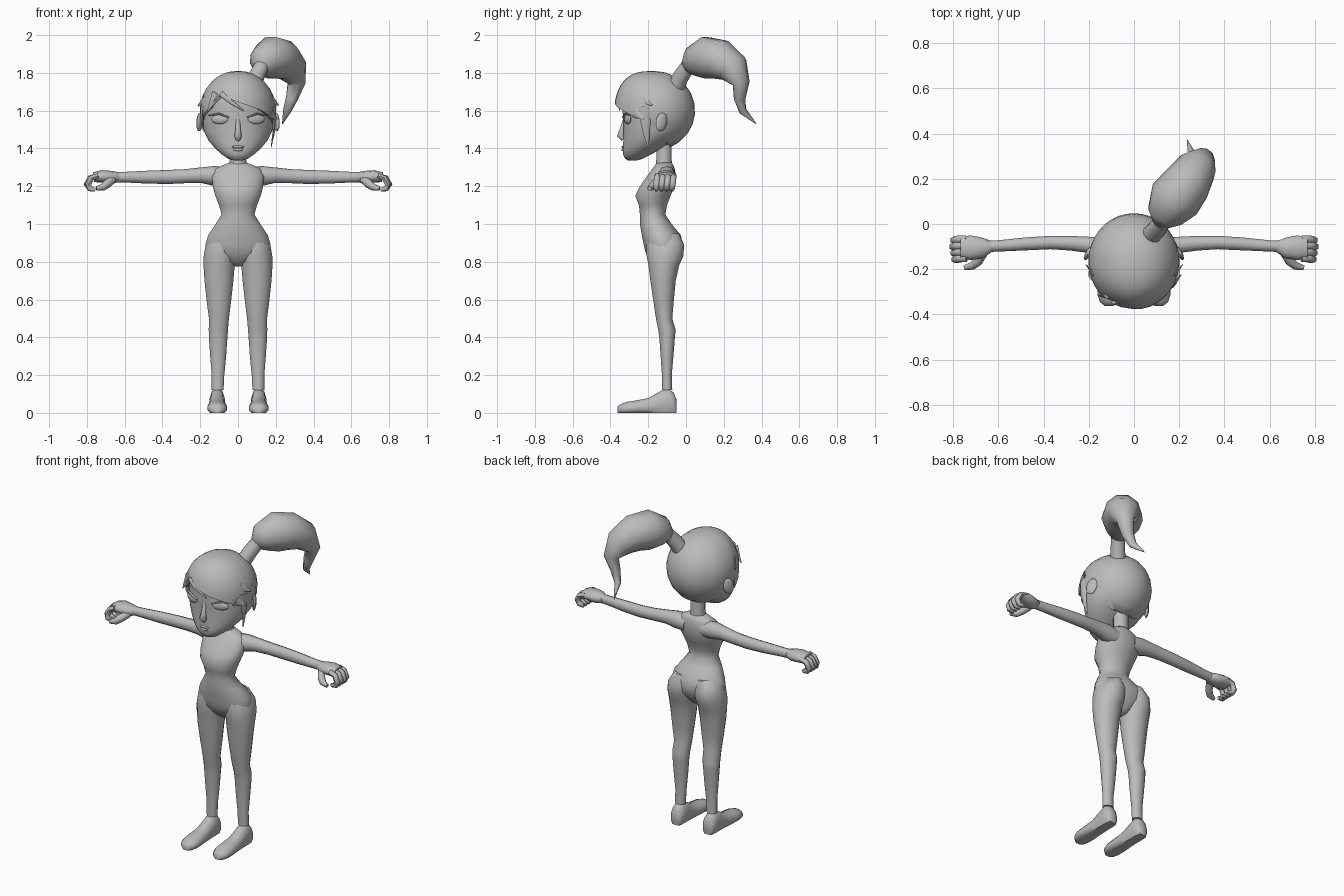
import bpy, bmesh, math
from mathutils import Vector as V, Matrix

mat = bpy.data.materials.new("plain grey")
mat.diffuse_color = (0.5, 0.5, 0.5, 1)


def finish(name, bm, angle=60):
    bmesh.ops.remove_doubles(bm, verts=bm.verts, dist=1e-5)
    bmesh.ops.recalc_face_normals(bm, faces=bm.faces)
    me = bpy.data.meshes.new(name)
    bm.to_mesh(me)
    bm.free()
    me.materials.append(mat)
    ob = bpy.data.objects.new(name, me)
    bpy.context.collection.objects.link(ob)
    bpy.ops.object.select_all(action='DESELECT')
    ob.select_set(True)
    bpy.context.view_layer.objects.active = ob
    bpy.ops.object.shade_smooth_by_angle(angle=math.radians(angle))
    return ob


def loft(name, rings, n=16, floor=0.0):
    """Skin rings given as (centre, u axis, v axis)."""
    bm = bmesh.new()
    rows = []
    for c, u, v in rings:
        row = []
        for i in range(n):
            a = 2 * math.pi * (i + 0.5) / n
            p = V(c) + V(u) * math.cos(a) + V(v) * math.sin(a)
            p.z = max(p.z, floor)
            row.append(bm.verts.new(p))
        rows.append(row)
    for r, s in zip(rows, rows[1:]):
        for i in range(n):
            j = (i + 1) % n
            bm.faces.new((r[i], r[j], s[j], s[i]))
    bm.faces.new(rows[0])
    bm.faces.new(rows[-1])
    return finish(name, bm)


def column(name, rows, n=16):
    """Upright loft from rows of z, x centre, half width, front y, back y."""
    return loft(name, [((x, (f + b) / 2, z), (w, 0, 0), (0, (b - f) / 2, 0))
                       for z, x, w, f, b in rows], n)


def tube(name, pts, n=8, ref=(0, 0, 1)):
    """Tube along rows of x, y, z, side radius, ref radius."""
    P = [V(p[:3]) for p in pts]
    rings = []
    for i, p in enumerate(pts):
        t = (P[min(i + 1, len(P) - 1)] - P[max(i - 1, 0)]).normalized()
        u = t.cross(V(ref)).normalized()
        rings.append((P[i], u * p[3], u.cross(t) * p[4]))
    return loft(name, rings, n)


def ball(name, loc, size, turn=0.0, tilt=0.0, seg=12):
    bm = bmesh.new()
    bmesh.ops.create_uvsphere(bm, u_segments=seg, v_segments=8, radius=1)
    m = (Matrix.Translation(loc) @ Matrix.Rotation(turn, 4, 'Z')
         @ Matrix.Rotation(tilt, 4, 'X') @ Matrix.Diagonal((*size, 1)))
    bm.transform(m)
    return finish(name, bm)


# torso and neck
column("torso", [
    (0.775, 0, .02, -.15, -.08), (0.80, 0, .07, -.185, -.06), (0.85, 0, .165, -.215, -.025),
    (0.89, 0, .175, -.225, -.018), (0.94, 0, .16, -.235, -.025), (1.0, 0, .12, -.245, -.075),
    (1.05, 0, .088, -.245, -.108), (1.10, 0, .102, -.25, -.10), (1.15, 0, .122, -.27, -.08),
    (1.20, 0, .135, -.245, -.06), (1.25, 0, .14, -.21, -.055), (1.29, 0, .125, -.18, -.058),
    (1.31, 0, .085, -.165, -.065), (1.325, 0, .045, -.155, -.075)], 20)
column("neck", [(1.28, 0, .05, -.165, -.07), (1.35, 0, .044, -.158, -.075),
                (1.48, 0, .044, -.158, -.075)], 12)

for s, side in ((1, "left"), (-1, "right")):
    # leg
    column(side + "_leg", [
        (0.12, s * .108, .032, -.128, -.072), (0.20, s * .106, .034, -.128, -.075),
        (0.30, s * .105, .043, -.135, -.066), (0.40, s * .105, .050, -.142, -.058),
        (0.44, s * .104, .052, -.148, -.054), (0.50, s * .101, .054, -.16, -.072),
        (0.60, s * .101, .067, -.175, -.063), (0.70, s * .101, .078, -.19, -.053),
        (0.78, s * .100, .084, -.20, -.035), (0.83, s * .095, .088, -.21, -.012),
        (0.89, s * .088, .085, -.21, -.008), (0.95, s * .075, .06, -.20, -.035)])
    # foot, running from heel to toe
    foot = [(-.05, .028, .07), (-.065, .04, .11), (-.10, .042, .135), (-.14, .042, .115),
            (-.20, .046, .08), (-.26, .053, .068), (-.31, .054, .06), (-.345, .042, .048),
            (-.362, .02, .035)]
    loft(side + "_foot", [((s * .11, y, h * .4), (w, 0, 0), (0, 0, h * .6))
                          for y, w, h in foot], 12)
    # arm
    tube(side + "_arm", [
        (s * .06, -.105, 1.25, .05, .05), (s * .13, -.10, 1.255, .048, .052),
        (s * .19, -.093, 1.258, .038, .042), (s * .28, -.085, 1.253, .034, .037),
        (s * .37, -.082, 1.249, .031, .037), (s * .48, -.088, 1.248, .030, .034),
        (s * .60, -.097, 1.248, .026, .028), (s * .66, -.10, 1.248, .026, .027)], 10)
    # palm, curled fingers and thumb
    tube(side + "_palm", [
        (s * .63, -.098, 1.248, .025, .026), (s * .67, -.105, 1.247, .048, .034),
        (s * .72, -.105, 1.252, .057, .033), (s * .765, -.105, 1.248, .052, .026)], 10)
    for k in range(4):
        y, r = -.068 - .028 * k, .017
        d = .005 * abs(k - 1)
        tube(side + "_finger", [
            (s * .74, y, 1.255, r, r), (s * (.785 - d), y, 1.243, r, r),
            (s * (.802 - d), y - .004, 1.21, r, r), (s * .785, y - .006, 1.187, r, r * .9),
            (s * .755, y - .006, 1.181, .012, .010)], 6, (0, 1, 0))
    tube(side + "_thumb", [
        (s * .665, -.125, 1.235, .022, .022), (s * .69, -.165, 1.215, .022, .024),
        (s * .715, -.185, 1.195, .019, .019), (s * .75, -.193, 1.188, .011, .012)], 8)
    # ear and eye
    ball(side + "_ear", (s * .203, -.13, 1.54), (.012, .033, .05), s * .45, -.2, 10)
    ball(side + "_eye", (s * .097, -.309, 1.555), (.048, .012, .026), s * .33)
    tube(side + "_eyelid", [(s * .05, -.333, 1.565, .006, .004), (s * .10, -.322, 1.583, .009, .006),
                            (s * .155, -.274, 1.575, .004, .003)], 6)

# face
column("face", [
    (1.335, 0, .02, -.305, -.265), (1.345, 0, .052, -.322, -.23), (1.37, 0, .088, -.335, -.18),
    (1.40, 0, .122, -.335, -.13), (1.44, 0, .156, -.333, -.06), (1.49, 0, .182, -.333, .0),
    (1.55, 0, .19, -.333, .025), (1.62, 0, .188, -.34, .028), (1.70, 0, .165, -.33, .0),
    (1.76, 0, .10, -.28, -.06)], 24)
tube("nose", [(0, -.322, 1.555, .012, .012), (0, -.338, 1.50, .014, .014),
              (0, -.346, 1.468, .021, .021), (0, -.33, 1.448, .014, .014)], 8, (0, 1, 0))
ball("upper_lip", (0, -.328, 1.408), (.034, .014, .008))
ball("lower_lip", (0, -.327, 1.393), (.028, .014, .009))


def hairline(a):
    """Lower hair edge by angle: 0 is the front, positive towards +x."""
    stops = [(-180, 1.405), (-125, 1.42), (-95, 1.50), (-72, 1.57), (-50, 1.61), (-30, 1.685),
             (0, 1.645), (35, 1.605), (68, 1.555), (95, 1.50), (125, 1.42), (180, 1.405)]
    for (a0, z0), (a1, z1) in zip(stops, stops[1:]):
        if a <= a1:
            return z0 + (z1 - z0) * (a - a0) / (a1 - a0)


# hair cap: a rounded shell that ends at the hairline
bm = bmesh.new()
cols, steps = 36, 10
grid = []
for i in range(cols):
    deg = -180 + 360 * i / cols
    a, low, col = math.radians(deg), hairline(deg), []
    end = math.acos(max(-1, (low - 1.60) / .21))
    for k in range(steps + 1):
        t = end * k / steps
        c, r = math.cos(t), math.sin(t)
        front = max(0, math.cos(a))
        if c > 0:
            r = r ** (1 - .35 * front)
        ry = .213 if math.cos(a) < 0 else .215
        col.append(bm.verts.new((.202 * r * math.sin(a), -.165 - ry * r * math.cos(a), 1.60 + .21 * c)))
    # turned-in rim
    q = col[-1].co
    col.append(bm.verts.new((q.x * .88, -.165 + (q.y + .165) * .88, q.z + .005)))
    grid.append(col)
for i in range(cols):
    p, q = grid[i], grid[(i + 1) % cols]
    for k in range(steps + 1):
        bm.faces.new((p[k], q[k], q[k + 1], p[k + 1]))
finish("hair_cap", bm)

# side locks and loose tufts
tube("long_lock", [(.185, -.215, 1.62, .018, .035), (.192, -.215, 1.55, .010, .028),
                   (.188, -.21, 1.48, .007, .017), (.175, -.20, 1.405, .002, .003)], 6, (0, 1, 0))
tube("short_lock", [(-.185, -.22, 1.62, .016, .032), (-.192, -.22, 1.56, .010, .024),
                    (-.183, -.215, 1.49, .002, .003)], 6, (0, 1, 0))
for name, a, b in (("side_tuft", (.17, -.23, 1.66), (.215, -.18, 1.63)),
                   ("low_tuft", (.17, -.27, 1.59), (.208, -.225, 1.555)),
                   ("far_tuft", (-.17, -.23, 1.66), (-.212, -.18, 1.625)),
                   ("brow_tuft", (-.11, -.32, 1.69), (-.16, -.315, 1.60))):
    tube(name, [(*a, .012, .03), (*b, .002, .003)], 6)
tube("fringe_strand", [(-.09, -.345, 1.69, .010, .016), (-.05, -.362, 1.655, .008, .012),
                       (.03, -.35, 1.60, .002, .003)], 6)

# hair tie and ponytail
tube("hair_tie", [(.07, -.055, 1.72, .045, .045), (.095, -.03, 1.775, .043, .043),
                  (.125, .01, 1.835, .04, .04)], 10)
tube("ponytail", [
    (.118, .0, 1.825, .035, .035), (.137, .04, 1.855, .085, .085), (.18, .11, 1.88, .115, .118),
    (.235, .18, 1.87, .108, .108), (.28, .25, 1.825, .085, .09), (.31, .292, 1.745, .043, .05),
    (.285, .285, 1.665, .028, .035), (.26, .30, 1.60, .018, .024),
    (.235, .372, 1.53, .002, .002)], 10, (.75, -.66, 0))
